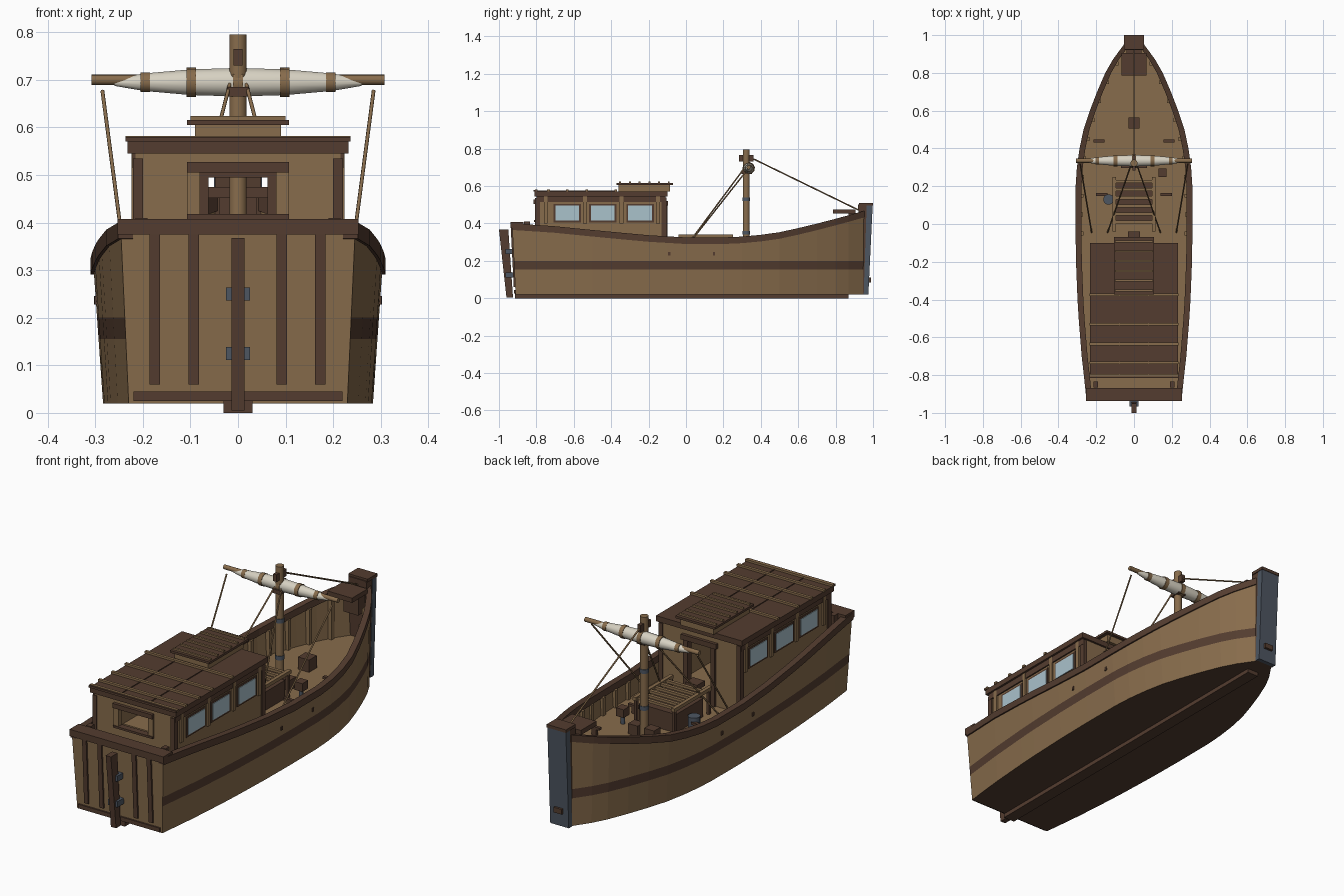
import bpy, bmesh, math
from mathutils import Vector

if "Cube" in bpy.data.objects:
    bpy.data.objects.remove(bpy.data.objects["Cube"])

def mat(name, r, g, b):
    m = bpy.data.materials.new(name)
    m.diffuse_color = (r, g, b, 1)
    m.use_nodes = True
    m.node_tree.nodes["Principled BSDF"].inputs["Base Color"].default_value = m.diffuse_color
    return m

TAN = mat("tan wood", 0.245, 0.150, 0.072)
DARK = mat("dark wood", 0.088, 0.046, 0.029)
SAIL = mat("cream canvas", 0.68, 0.64, 0.54)
GLASS = mat("pale glass", 0.40, 0.54, 0.60)
STEEL = mat("blue grey steel", 0.075, 0.092, 0.12)

def make(name, verts, faces, mats, idx=None, smooth=False):
    me = bpy.data.meshes.new(name)
    me.from_pydata(verts, [], faces)
    for m in mats:
        me.materials.append(m)
    for i, p in enumerate(me.polygons):
        p.material_index = idx[i] if idx else 0
        p.use_smooth = smooth and len(p.vertices) == 4
    bm = bmesh.new()
    bm.from_mesh(me)
    bmesh.ops.recalc_face_normals(bm, faces=bm.faces)
    bm.to_mesh(me)
    bm.free()
    ob = bpy.data.objects.new(name, me)
    bpy.context.collection.objects.link(ob)
    return ob

def loft(name, rings, m, smooth=False):
    """Skin equal-length rings and cap both ends."""
    n = len(rings[0])
    f = [(a*n+i, a*n+(i+1) % n, (a+1)*n+(i+1) % n, (a+1)*n+i)
         for a in range(len(rings)-1) for i in range(n)]
    f += [tuple(range(n)), tuple(range((len(rings)-1)*n, len(rings)*n))]
    return make(name, [v for r in rings for v in r], f, [m], smooth=smooth)

def box(name, x0, x1, y0, y1, z0, z1, m):
    return loft(name, [[(x0, y0, z), (x1, y0, z), (x1, y1, z), (x0, y1, z)] for z in (z0, z1)], m)

def pair(name, x0, x1, *rest):
    box(name + "_right", x0, x1, *rest)
    box(name + "_left", -x1, -x0, *rest)

def side_profile(name, pts, hx, m):
    return loft(name, [[(x, y, z) for y, z in pts] for x in (-hx, hx)], m)

def rod(name, a, b, r, m, n=8, prof=None):
    a, b = Vector(a), Vector(b)
    d = (b-a).normalized()
    u = d.orthogonal().normalized()
    w = d.cross(u)
    rings = []
    for t, k in prof or [(0, r), (1, r)]:
        c = a.lerp(b, t)
        rings.append([c + k*(u*math.cos(2*math.pi*i/n) + w*math.sin(2*math.pi*i/n)) for i in range(n)])
    return loft(name, rings, m, smooth=True)

# Hull stations: y, half width at rail, rail height
ST = [(-.92, .247, .40), (-.7, .272, .385), (-.45, .292, .36), (-.2, .302, .337), (0, .305, .325),
      (.2, .304, .325), (.35, .294, .332), (.5, .262, .353), (.65, .212, .386), (.8, .147, .425),
      (.9, .09, .452), (.955, .045, .468)]
DECK = 0.21

def at(y):
    for (a, wa, sa), (b, wb, sb) in zip(ST, ST[1:]):
        if y <= b:
            t = (y-a)/(b-a)
            return wa+(wb-wa)*t, sa+(sb-sa)*t
    return ST[-1][1:]

def half(w, s, z):
    return w*(0.93 + 0.07*(z-.02)/(s-.02))

ys = [-.92] + [-.9 + .1*i for i in range(1, 18)] + [.87, .955]

def rake(y, z):
    return y + (.01 - .05*z if y == -.92 else 0)

# Hull skin with stripe, planked transom and flat bottom
verts, faces, idx = [], [], []
for y in ys:
    w, s = at(y)
    zs = [s-.012, s-.035, .2, .155, .02]
    ring = [(-half(w, s, z), rake(y, z), z) for z in zs]
    verts += ring + [(-x, b, z) for x, b, z in reversed(ring)]
for a in range(len(ys)-1):
    for j in range(9):
        faces.append((a*10+j, a*10+j+1, a*10+j+11, a*10+j+10))
        idx.append(1 if j in (0, 2, 4, 6, 8) else 0)
for e in (0, (len(ys)-1)*10):
    for i in range(4):
        faces.append((e+i, e+i+1, e+8-i, e+9-i))
        idx.append(0)
hull = make("hull", verts, faces, [TAN, DARK], idx)
sol = hull.modifiers.new("planking", 'SOLIDIFY')
sol.thickness, sol.offset = .016, -1

# Cap rail along both sides
for sx, side in ((1, "right"), (-1, "left")):
    rings = []
    for y in ys:
        w, s = at(y)
        yy = rake(y, s)
        rings.append([(sx*(w+dx), yy, s+dz) for dx, dz in
                      ((.005, 0), (.005, -.034), (-.026, -.034), (-.026, 0))])
    loft("cap_rail_" + side, rings, DARK)
box("transom_cap", -.253, .253, -.937, -.868, .375, .408, DARK)

# Decks
edge = [(half(*at(y), DECK)-.01, max(y, -.905)) for y in ys]
outline = edge + [(-x, y) for x, y in reversed(edge)]
loft("main_deck", [[(x, y, z) for x, y in outline] for z in (DECK-.015, DECK)], TAN)
box("stern_deck", -.235, .235, -.9, -.79, .34, .36, TAN)
pair("stern_bollard", .19, .215, -.865, -.835, .36, .41, DARK)
# Frames inside the bulwark
for i in range(10):
    y = -.05 + .1*i
    w, s = at(y)
    pair(f"bulwark_frame_{i}", w-.036, w-.016, y-.01, y+.01, DECK, s-.03, TAN)

# Keel and transom battens
box("keel", -.03, .03, -.915, .87, 0, .03, DARK)
box("transom_sill", -.22, .22, -.92, -.9, .025, .045, DARK)
for i, x in enumerate((-.175, -.093, .092, .173)):
    loft(f"transom_batten_{i}", [[(x-.011, rake(-.92, z)-.008, z), (x+.011, rake(-.92, z)-.008, z),
         (x+.011, rake(-.92, z)+.01, z), (x-.011, rake(-.92, z)+.01, z)] for z in (.06, .375)], DARK)

# Rudder and hinges
side_profile("rudder", [(-1, .368), (-.95, .368), (-.925, .005), (-.96, .005)], .014, DARK)
for z in (.125, .25):
    box(f"rudder_hinge_{z}", -.025, .025, -.965, -.915, z-.014, z+.014, STEEL)

# Stem post, steel facing, bow chock and bow platform
side_profile("stem_post", [(.92, .5), (.966, .5), (.955, .02), (.935, .02)], .048, DARK)
side_profile("stem_facing", [(.966, .497), (.998, .497), (.975, .02), (.95, .02)], .05, STEEL)
box("stem_cap", -.052, .052, .925, 1, .495, .51, DARK)
box("stem_chock", -.022, .022, .96, .99, .085, .11, DARK)
box("bow_platform", -.066, .066, .785, .905, .452, .475, DARK)
box("bow_platform_support", -.04, .04, .87, .93, .35, .455, DARK)

# Cabin walls, leaving openings front and back
pair("cabin_side", .2, .215, -.8, -.11, DECK, .55, TAN)
pair("cabin_rear_wall", .1, .2, -.8, -.785, DECK, .55, TAN)
box("cabin_rear_lower_wall", -.1, .1, -.8, -.785, DECK, .412, TAN)
box("cabin_rear_upper_wall", -.1, .1, -.8, -.785, .52, .55, TAN)
pair("cabin_front_wall", .075, .2, -.125, -.11, DECK, .55, TAN)
box("cabin_front_upper_wall", -.075, .075, -.125, -.11, .5, .55, TAN)
pair("rear_corner_post", .2, .221, -.806, -.78, .34, .535, DARK)
pair("front_corner_post", .2, .221, -.13, -.104, DECK, .54, DARK)
pair("rear_opening_jamb", .08, .106, -.807, -.785, .412, .51, TAN)
box("rear_opening_header", -.107, .107, -.815, -.785, .505, .527, DARK)
box("rear_opening_sill", -.107, .107, -.812, -.78, .408, .418, DARK)
pair("door_jamb", .062, .085, -.13, -.1, DECK, .51, DARK)
box("door_header", -.095, .095, -.13, -.095, .495, .52, DARK)
box("cabin_thwart", -.2, .2, -.6, -.45, .3, .32, TAN)
pair("cabin_eave_beam", .21, .222, -.8, -.11, .515, .548, DARK)

# Side windows with frames and posts between
for i, y in enumerate((-.635, -.445, -.245)):
    pair(f"window_frame_{i}", .213, .2185, y-.074, y+.074, .405, .505, DARK)
    pair(f"window_glass_{i}", .216, .2215, y-.064, y+.064, .415, .495, GLASS)
for i, y in enumerate((-.75, -.54, -.345, -.15)):
    pair(f"window_post_{i}", .212, .224, y-.01, y+.01, .4, .545, TAN)

# Cabin roof, battens and sliding hatch
box("roof", -.232, .232, -.81, -.1, .545, .572, DARK)
box("roof_edge_rear", -.236, .236, -.815, -.8, .57, .58, DARK)
for i, y in enumerate((-.375, -.53, -.635, -.735, -.8)):
    box(f"roof_batten_{i}", -.236, .236, y-.007, y+.007, .57, .582, TAN)
pair("roof_seam", .076, .08, -.8, -.38, .571, .575, DARK)
box("roof_hatch_base", -.09, .09, -.36, -.085, .57, .606, TAN)
box("roof_hatch_top", -.107, .107, -.372, -.07, .605, .616, DARK)
for i in range(6):
    y = -.352 + .052*i
    box(f"roof_hatch_slat_{i}", -.1, .1, y-.005, y+.005, .615, .624, TAN)

# Cargo hatch with slats
box("cargo_hatch_base", -.1, .1, .01, .22, DECK, .3, DARK)
pair("cargo_hatch_rail", .095, .113, -.04, .25, .325, .342, TAN)
pair("cargo_hatch_leg_front", .096, .11, -.035, -.02, DECK, .33, DARK)
pair("cargo_hatch_leg_back", .096, .11, .23, .245, DECK, .33, DARK)
for i in range(6):
    y = .01 + .043*i
    box(f"cargo_hatch_slat_{i}", -.1, .1, y-.008, y+.008, .325, .338, TAN)
box("deck_stool", -.032, .032, -.1, -.04, .3, .325, DARK)
box("deck_stool_leg", -.02, .02, -.09, -.05, DECK, .3, DARK)

# Deck fittings
for i, (x, y) in enumerate(((.185, .44), (.17, .155))):
    pair(f"cleat_bar_{i}", x-.03, x+.03, y-.008, y+.008, .24, .252, DARK)
    pair(f"cleat_foot_{i}", x-.012, x+.012, y-.007, y+.007, DECK, .24, DARK)
box("fore_bitt", -.03, .03, .505, .565, DECK, .27, DARK)
rod("bucket", (-.135, .13, DECK), (-.135, .13, .27), .028, STEEL, 12)
box("winch_box", .13, .172, .25, .295, .25, .29, DARK)
rod("winch_post", (.15, .272, DECK), (.15, .272, .25), .01, STEEL)
for i, y in enumerate((-.09, .15)):
    w, s = at(y)
    pair(f"scupper_{i}", w-.02, w-.002, y-.006, y+.006, .228, .246, DARK)

# Mast with step, bands and masthead
MY = .322
rod("mast", (0, MY, DECK), (0, MY, .795), .019, TAN, 12)
pair("mast_step", .018, .07, MY-.025, MY+.025, DECK, .26, DARK)
for z in (.35, .53):
    rod(f"mast_band_{z}", (0, MY, z-.01), (0, MY, z+.01), .0215, STEEL, 12)
box("masthead_block", -.009, .009, MY-.038, MY+.04, .73, .765, DARK)
box("yard_bracket", -.022, .022, MY-.026, MY+.03, .665, .685, DARK)

# Yard with furled sail and ties
YY = .335
rod("yard", (-.308, YY, .7), (.308, YY, .7), .011, TAN, 10)
rod("furled_sail", (-.26, YY, .695), (.26, YY, .695), 0, SAIL, 12,
    [(0, .008), (.12, .019), (.31, .028), (.5, .031), (.69, .028), (.88, .019), (1, .008)])
for i, (x, r) in enumerate(((-.195, .021), (-.098, .031), (0, .034), (.098, .031), (.195, .021))):
    rod(f"sail_tie_{i}", (x-.01, YY, .695), (x+.01, YY, .695), r, TAN, 10)

# Rigging
rod("forestay", (0, .34, .755), (0, .93, .468), .004, TAN, 6)
for s, side in ((1, "right"), (-1, "left")):
    rod("yard_brace_" + side, (s*.285, .32, .677), (s*.224, -.045, .215), .004, TAN, 6)
    rod("mast_stay_" + side, (s*.015, .315, .7), (s*.14, -.045, .215), .004, TAN, 6)
